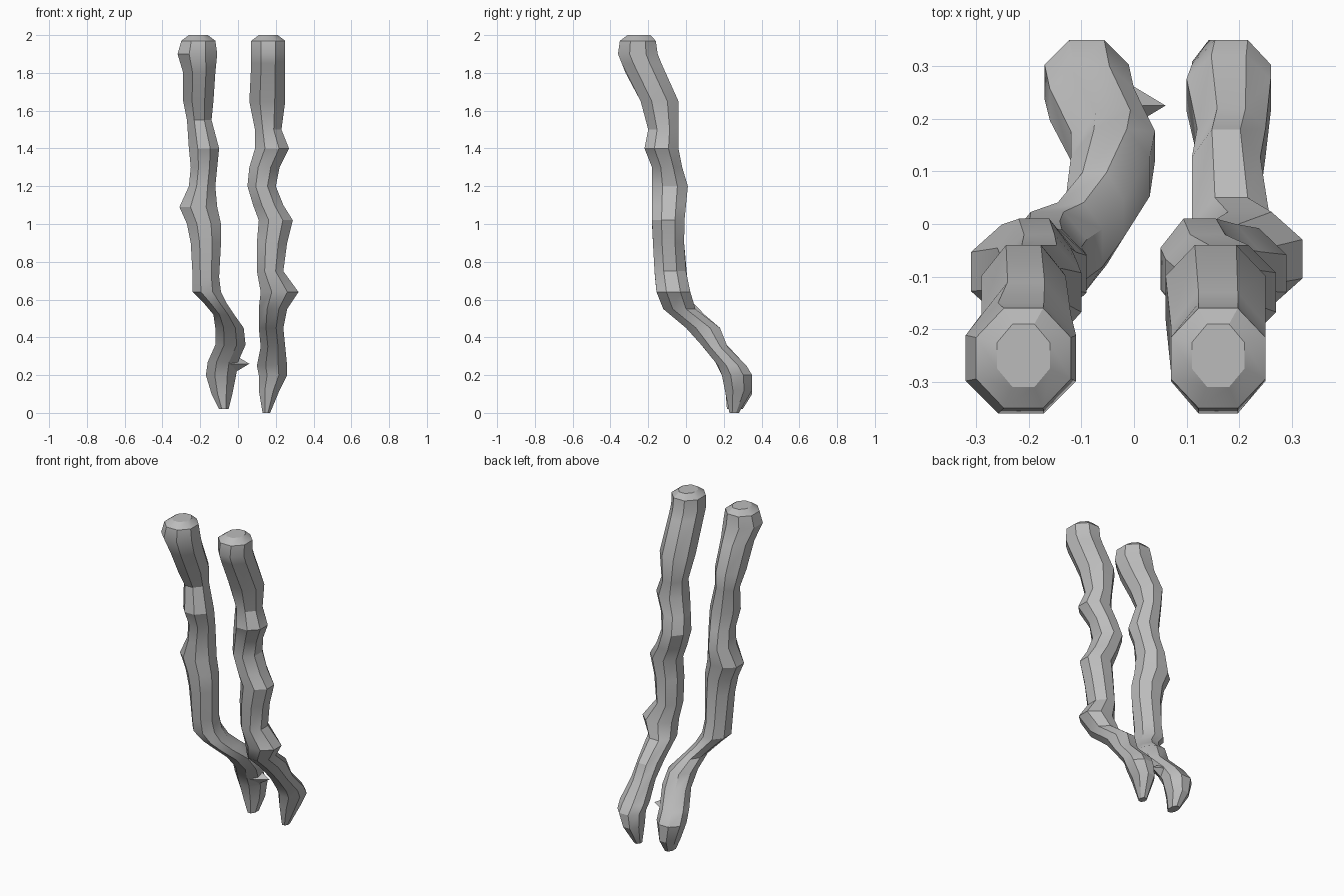
import bpy, bmesh, math
from mathutils import Matrix, Vector

SIDES = 8

cube = bpy.data.objects.get("Cube")
if cube:
    bpy.data.objects.remove(cube, do_unlink=True)

# One plain grey for everything
grey = bpy.data.materials.new("plain grey")
grey.use_nodes = True
grey.diffuse_color = (0.5, 0.5, 0.5, 1)
grey.node_tree.nodes["Principled BSDF"].inputs["Base Color"].default_value = (0.5, 0.5, 0.5, 1)

# Shared fore-and-aft profile in hundredths: height, front edge, back edge
DEPTH = [(0, 23, 28), (3, 21, 31), (10, 21, 35), (20, 19, 35), (25, 17, 32),
         (35, 9, 22), (45, 0, 18), (50, -5, 13), (55, -12, 5), (65, -16, 2),
         (80, -17, -1), (100, -18, -1), (120, -18, 1), (130, -18, -2),
         (140, -22, -4), (155, -19, -4), (165, -24, -4), (180, -32, -11),
         (190, -36, -15), (197, -35, -16), (200, -31, -19)]

# Width profiles in hundredths: height, right edge, left edge
RIGHT_STRAND = [(2, -10, -5), (10, -14, -3), (20, -17, -1), (27, -16, 0),
                (36, -12, 4), (45, -12, 3), (52, -13, -2), (58, -18, -6),
                (64, -24, -9), (72, -24, -10), (90, -25, -9), (100, -27, -9),
                (109, -31, -11), (120, -26, -12), (130, -25, -11),
                (140, -26, -10), (155, -27, -14), (165, -29, -13),
                (180, -29, -12), (190, -32, -11), (197, -30, -12), (200, -26, -16)]
LEFT_STRAND = [(0, 13, 17), (12, 11, 22), (20, 11, 26), (25, 10, 26),
               (35, 12, 25), (45, 11, 24), (55, 11, 26), (64, 12, 32),
               (75, 10, 24), (90, 10, 26), (102, 11, 29), (110, 8, 24),
               (120, 5, 20), (130, 6, 22), (140, 9, 27), (150, 9, 23),
               (165, 6, 25), (185, 7, 25), (190, 7, 25), (197, 7, 25), (200, 11, 21)]


def depth_at(height):
    """Interpolate the front and back edges at a given height."""
    for low, high in zip(DEPTH, DEPTH[1:]):
        if low[0] <= height <= high[0]:
            t = (height - low[0]) / (high[0] - low[0])
            return [a + (b - a) * t for a, b in zip(low[1:], high[1:])]


def add_ring(bm, height, right, left):
    """Add one eight-sided cross-section that fills its bounds."""
    front, back = depth_at(height)
    step = math.tau / SIDES
    stretch = 0.5 / math.cos(step / 2)
    ring = []
    for i in range(SIDES):
        angle = (i + 0.5) * step
        x = (left + right) / 2 + (left - right) * stretch * math.cos(angle)
        y = (front + back) / 2 + (back - front) * stretch * math.sin(angle)
        ring.append(bm.verts.new((x / 100, y / 100, height / 100)))
    return ring


def finish(name, bm):
    """Turn a bmesh into a named grey object with softened facets."""
    bmesh.ops.recalc_face_normals(bm, faces=bm.faces)
    mesh = bpy.data.meshes.new(name)
    bm.to_mesh(mesh)
    bm.free()
    mesh.materials.append(grey)
    obj = bpy.data.objects.new(name, mesh)
    bpy.context.collection.objects.link(obj)
    bpy.ops.object.select_all(action="DESELECT")
    bpy.context.view_layer.objects.active = obj
    obj.select_set(True)
    bpy.ops.object.shade_smooth_by_angle(angle=math.radians(30))
    return obj


def build_strand(name, profile):
    """Loft the cross-sections and close both ends."""
    bm = bmesh.new()
    rings = [add_ring(bm, *row) for row in profile]
    for lower, upper in zip(rings, rings[1:]):
        for i in range(SIDES):
            j = (i + 1) % SIDES
            bm.faces.new((lower[i], lower[j], upper[j], upper[i]))
    bm.faces.new(rings[0])
    bm.faces.new(rings[-1])
    return finish(name, bm)


# Two lumpy strands
build_strand("right_strand", RIGHT_STRAND)
build_strand("left_strand", LEFT_STRAND)

# Small thorn on the inner side of the right strand's tip
bm = bmesh.new()
place = Matrix.Translation(Vector((0.01, 0.225, 0.26))) @ Matrix.Rotation(math.pi / 2, 4, "Y")
bmesh.ops.create_cone(bm, cap_ends=True, segments=4, radius1=0.06, radius2=0,
                      depth=0.1, matrix=place)
finish("right_thorn", bm)
